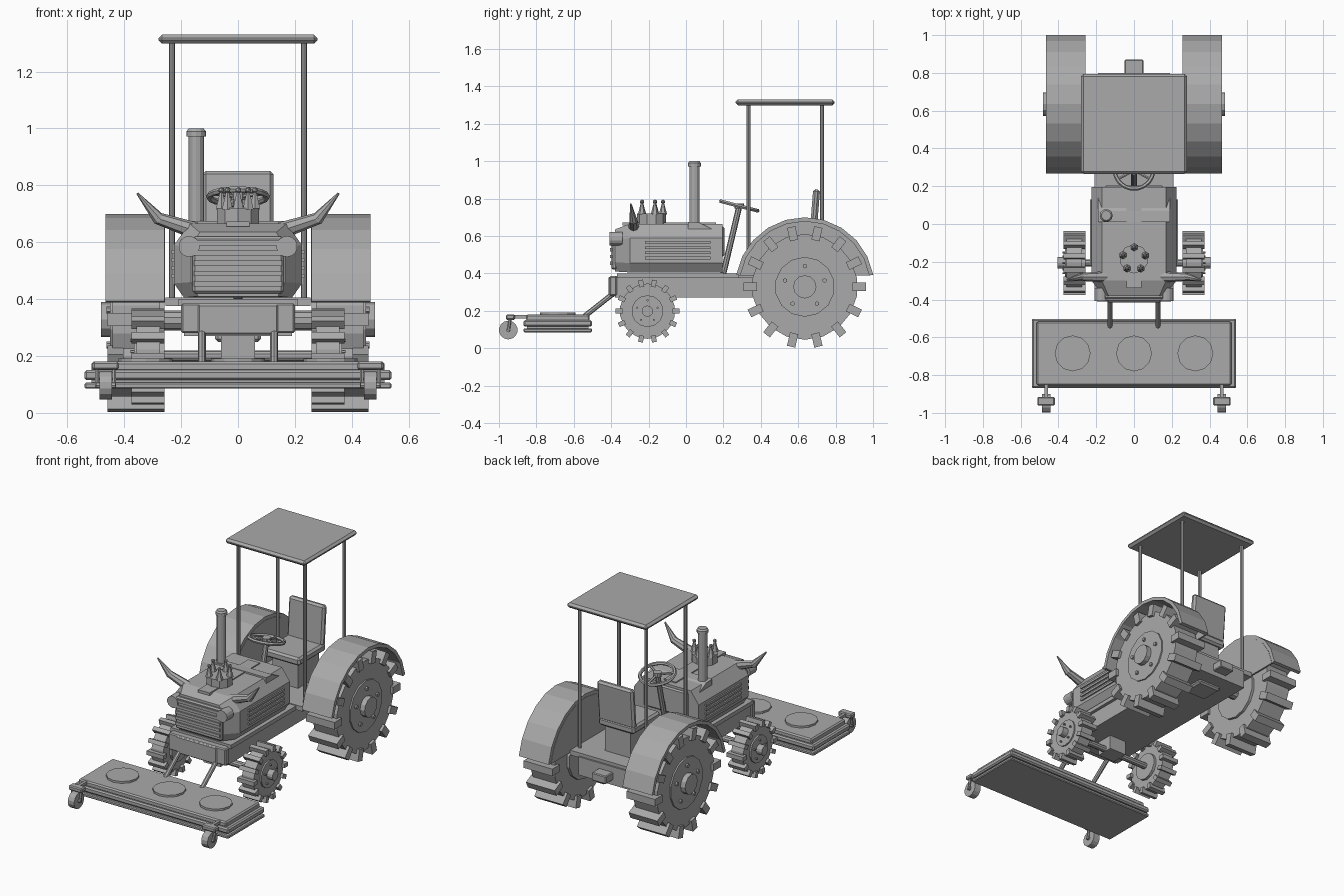
import bpy, bmesh, math
from mathutils import Vector, Matrix

if "Cube" in bpy.data.objects:
    bpy.data.objects.remove(bpy.data.objects["Cube"])

grey = bpy.data.materials.new("plain_grey")
grey.diffuse_color = (0.4, 0.4, 0.4, 1)
grey.use_nodes = True
grey.node_tree.nodes["Principled BSDF"].inputs["Base Color"].default_value = grey.diffuse_color


def finish(name, bm):
    bmesh.ops.recalc_face_normals(bm, faces=bm.faces)
    me = bpy.data.meshes.new(name)
    bm.to_mesh(me)
    bm.free()
    me.materials.append(grey)
    ob = bpy.data.objects.new(name, me)
    bpy.context.collection.objects.link(ob)
    return ob


def box(name, lo, hi, bevel=0, tilt=0):
    """Box between two corners, optional chamfer and tilt about x."""
    lo, hi = Vector(lo), Vector(hi)
    bm = bmesh.new()
    bmesh.ops.create_cube(bm, size=1)
    bmesh.ops.scale(bm, vec=hi - lo, verts=bm.verts)
    if bevel:
        bmesh.ops.bevel(bm, geom=bm.edges[:], offset=bevel, segments=1, affect='EDGES')
    bmesh.ops.rotate(bm, matrix=Matrix.Rotation(tilt, 3, 'X'), verts=bm.verts)
    bmesh.ops.translate(bm, vec=(lo + hi) / 2, verts=bm.verts)
    return finish(name, bm)


def rod(name, a, b, r1, r2=None, sides=10):
    """Cylinder or cone from a to b."""
    a, b = Vector(a), Vector(b)
    bm = bmesh.new()
    bmesh.ops.create_cone(bm, cap_ends=True, segments=sides, radius1=r1,
                          radius2=r1 if r2 is None else r2, depth=(b - a).length)
    rot = (b - a).to_track_quat('Z', 'Y').to_matrix().to_4x4()
    bmesh.ops.transform(bm, matrix=Matrix.Translation((a + b) / 2) @ rot, verts=bm.verts)
    return finish(name, bm)


def loft(name, rings):
    """Closed skin over equal-length rings of points."""
    bm = bmesh.new()
    vs = [[bm.verts.new(p) for p in ring] for ring in rings]
    n = len(vs[0])
    for a, b in zip(vs, vs[1:]):
        for i in range(n):
            bm.faces.new((a[i], a[(i + 1) % n], b[(i + 1) % n], b[i]))
    bm.faces.new(vs[0])
    bm.faces.new(vs[-1])
    return finish(name, bm)


def prism(name, yz, x0, x1):
    return loft(name, [[(x, y, z) for y, z in yz] for x in (x0, x1)])


def arc(cy, cz, r, a0, a1, n):
    return [(cy + r * math.cos(a), cz + r * math.sin(a))
            for a in (math.radians(a0 + (a1 - a0) * i / n) for i in range(n + 1))]


def wheel(name, s, y, z, r, r_lug, x0, x1, hub_x, hub_r, rim_r, lug_w):
    """Tyre with fourteen lugs, rim, hub and bolts on side s."""
    rod(name + "_tyre", (s * (x0 + .017), y, z), (s * (x1 - .017), y, z), r, sides=18)
    rod(name + "_rim", (s * x0, y, z), (s * (x1 - .008), y, z), rim_r, sides=14)
    rod(name + "_hub", (s * x0, y, z), (s * hub_x, y, z), hub_r, sides=12)
    for i in range(14):
        a = math.tau * i / 14
        d, t = Vector((0, math.cos(a), math.sin(a))), Vector((0, -math.sin(a), math.cos(a)))
        c = Vector((0, y, z))
        pts = [c + d * q + t * w for q, w in ((r * .9, -lug_w / 2), (r_lug, -lug_w / 2),
                                              (r_lug, lug_w / 2), (r * .9, lug_w / 2))]
        prism(name + "_lug", [(p.y, p.z) for p in pts], s * x0, s * x1)
    for by, bz in arc(y, z, (hub_r + rim_r) / 2, 18, 306, 4):
        rod(name + "_bolt", (s * (x1 - .02), by, bz), (s * (x1 + .004), by, bz), hub_r * .2, sides=6)


# Chassis, floor and axles
box("chassis", (-.19, -.38, .27), (.19, .80, .385))
box("front_block", (-.20, -.41, .28), (.20, -.37, .385), .006)
box("front_block_plate", (-.14, -.415, .275), (.14, -.38, .38), .005)
box("floor", (-.255, .28, .375), (.255, .79, .405))
box("front_ledge", (-.21, -.37, .375), (.21, .28, .40))
rod("rear_axle", (-.3, .635, .325), (.3, .635, .325), .035)
box("rear_axle_case", (-.08, .56, .25), (.08, .71, .36), .01)
box("hitch", (-.05, .78, .30), (.05, .87, .35), .005)
rod("front_axle", (-.3, -.206, .2), (.3, -.206, .2), .02)
box("axle_pivot", (-.06, -.26, .18), (.06, -.15, .28))

# Hood: chamfered section narrowing to the nose
hood_half = [(.17, .665), (.225, .59), (.225, .455), (.19, .405)]
nose_half = [(.135, .635), (.165, .58), (.165, .46), (.14, .41)]


def section(half, y):
    return [(x, y, z) for x, z in half] + [(-x, y, z) for x, z in reversed(half)]


loft("hood", [section(nose_half, -.38), section(hood_half, -.30), section(hood_half, .195)])
box("hood_strip", (-.04, -.34, .655), (.04, .16, .672))
box("grille", (-.16, -.398, .42), (.16, -.37, .62), .008)
for i in range(5):
    z = .445 + .036 * i
    box("grille_slat", (-.155, -.406, z), (.155, -.39, z + .018))
prism("dash_cowl", [(.01, .60), (.01, .675), (.07, .672), (.195, .61), (.195, .58)], -.19, .19)
box("dash_panel", (-.155, .18, .49), (.155, .205, .65), .008)

# Exhaust stack
rod("exhaust", (-.147, .045, .6), (-.147, .045, .975), .027, sides=12)
rod("exhaust_cap", (-.147, .045, .972), (-.147, .045, .99), .034, sides=12)
rod("exhaust_tip", (-.147, .045, .99), (-.147, .045, 1.0), .034, .026, 12)

# Crown on the hood
rod("crown_band", (0, -.185, .66), (0, -.185, .72), .077, sides=10)
for i in range(5):
    a = math.tau * i / 5 + .3
    x, y = .062 * math.cos(a), -.185 + .062 * math.sin(a)
    rod("crown_spike", (x, y, .715), (x, y, .78), .022, .005, 6)
    bm = bmesh.new()
    bmesh.ops.create_icosphere(bm, subdivisions=1, radius=.012,
                               matrix=Matrix.Translation((x, y, .783)))
    finish("crown_ball", bm)

for s in (-1, 1):
    # Headlights, side louvres and horns
    rod("headlight", (s * .172, -.408, .585), (s * .172, -.34, .585), .037, sides=14)
    for i in range(4):
        z = .475 + .028 * i
        box("louvre", (s * .228 - .006, -.22, z), (s * .228 + .006, .13, z + .014))
    rod("horn_base", (s * .15, -.28, .64), (s * .285, -.28, .685), .03, .021, 8)
    rod("horn_tip", (s * .275, -.28, .678), (s * .354, -.295, .772), .023, .004, 8)

    # Wheels
    wheel("rear_wheel", s, .635, .328, .283, .328, .258, .458, .482, .062, .16, .045)
    wheel("front_wheel", s, -.206, .198, .148, .170, .258, .374, .405, .03, .085, .026)

    # Fenders with closed inner side
    outer = arc(.635, .328, .372, 10, 170, 10)
    inner = arc(.635, .328, .350, 10, 170, 10)
    prism("fender", outer + inner[::-1], s * .258, s * .465)
    prism("fender_inner_side", inner, s * .256, s * .266)

    # Canopy posts
    for y in (.335, .727):
        rod("canopy_post", (s * .232, y, .39), (s * .232, y, 1.305), .011, sides=8)

    # Mower lift arms and caster wheels
    rod("lift_arm", (s * .127, -.55, .165), (s * .127, -.36, .315), .014, sides=8)
    box("caster_arm", (s * .465 - .009, -.94, .160), (s * .465 + .009, -.84, .178))
    box("caster_head", (s * .465 - .046, -.962, .152), (s * .465 + .046, -.915, .180), .006)
    for d in (-.03, .03):
        rod("caster_fork", (s * .465 + d, -.94, .16), (s * .465 + d, -.95, .09), .008, sides=6)
    rod("caster_axle", (s * .465 - .035, -.95, .097), (s * .465 + .035, -.95, .097), .012, sides=8)
    rod("caster_wheel", (s * .465 - .022, -.95, .097), (s * .465 + .022, -.95, .097), .05, sides=14)

# Canopy
box("canopy", (-.28, .265, 1.298), (.28, .795, 1.33), .013)

# Seat
box("seat_pedestal", (-.09, .47, .40), (.09, .68, .57))
box("seat_cushion", (-.125, .43, .565), (.125, .70, .615), .012)
box("seat_back", (-.125, .67, .60), (.125, .707, .85), .012, -.08)

# Steering column and wheel
hub = Vector((0, .285, .76))
tilt = Matrix.Rotation(math.radians(-14.5), 4, 'X')
rod("steering_column", (0, .20, .40), hub, .016, sides=8)
rod("steering_hub", hub - Vector((0, 0, .012)), hub + Vector((0, 0, .014)), .026)
bpy.ops.mesh.primitive_torus_add(major_radius=.102, minor_radius=.011, major_segments=18,
                                 minor_segments=6, location=hub, rotation=tilt.to_euler())
ring = bpy.context.object
ring.name = "steering_wheel"
ring.data.materials.append(grey)
for i in range(3):
    a = math.tau * i / 3 + math.pi / 2
    rod("steering_spoke", hub, hub + tilt @ Vector((.1 * math.cos(a), .1 * math.sin(a), 0)), .008, sides=6)

# Mower deck
box("mower_base", (-.54, -.868, .085), (.54, -.502, .106), .005)
box("mower_body", (-.515, -.85, .10), (.515, -.52, .16))
box("mower_lip", (-.54, -.868, .115), (.54, -.502, .150), .008)
box("mower_top", (-.515, -.855, .145), (.515, -.515, .180), .008)
for x in (-.325, 0, .325):
    rod("mower_cover", (x, -.685, .175), (x, -.685, .192), .095, sides=12)
